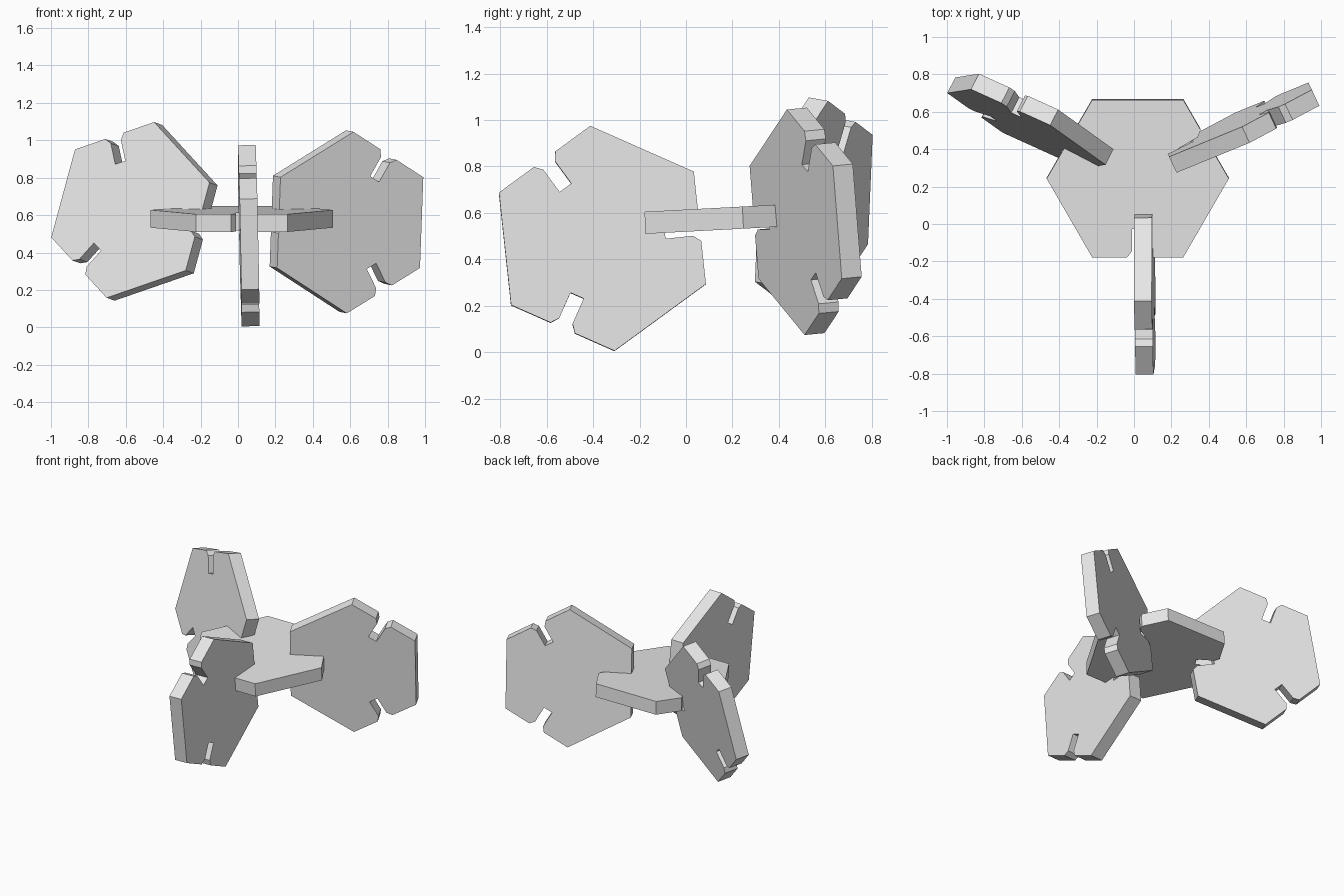
import bpy
import bmesh
from math import cos, sin, pi, sqrt
from mathutils import Vector, Matrix

if "Cube" in bpy.data.objects:
    bpy.data.objects.remove(bpy.data.objects["Cube"])

SIDE = 0.487        # hexagon side length
THICK = 0.095       # plate thickness
APOTHEM = SIDE * sqrt(3) / 2

grey = bpy.data.materials.new("light_grey")
grey.use_nodes = True
colour = (0.8, 0.8, 0.8, 1)
grey.diffuse_color = colour
grey.node_tree.nodes["Principled BSDF"].inputs["Base Color"].default_value = colour


def plate_outline():
    """Hexagon with a bevelled-mouth slot in every other edge."""
    half = [(0, SIDE / 2), (0, 0.057), (0.033, 0.031), (0.152, 0.031)]
    edge = [(d, -h) for d, h in half] + [(d, h) for d, h in reversed(half)]
    points = []
    for k in range(3):
        a = k * 2 * pi / 3
        for depth, along in edge:
            r = APOTHEM - depth
            points.append((r * cos(a) - along * sin(a), r * sin(a) + along * cos(a)))
    return points


def make_plate(name, centre, slot_dir, side_dir):
    """Plate whose first slot points along slot_dir."""
    bm = bmesh.new()
    face = bm.faces.new([bm.verts.new((x, y, -THICK / 2)) for x, y in plate_outline()])
    new = bmesh.ops.extrude_face_region(bm, geom=[face])["geom"]
    top = [v for v in new if isinstance(v, bmesh.types.BMVert)]
    bmesh.ops.translate(bm, verts=top, vec=(0, 0, THICK))
    bmesh.ops.recalc_face_normals(bm, faces=bm.faces)
    mesh = bpy.data.meshes.new(name)
    bm.to_mesh(mesh)
    bm.free()
    mesh.materials.append(grey)

    # Orthonormal frame from the two in-plane directions
    u = Vector(slot_dir).normalized()
    w = Vector(side_dir)
    w = (w - u * w.dot(u)).normalized()
    rot = Matrix((u, w, u.cross(w))).transposed().to_4x4()
    obj = bpy.data.objects.new(name, mesh)
    obj.matrix_world = Matrix.Translation(centre) @ rot
    bpy.context.collection.objects.link(obj)


# Flat connecting plate, then the three upright plates slotted into it
make_plate("centre_plate", (0.02, 0.245, 0.58), (0, -1, -0.053), (1, 0, 0))
make_plate("front_plate", (0.057, -0.36, 0.49), (-0.01, 0.994, 0.107), (-0.02, -0.107, 0.994))
make_plate("left_plate", (0.58, 0.515, 0.564), (-0.905, -0.425, 0), (0.037, -0.078, 0.996))
make_plate("right_plate", (-0.554, 0.55, 0.62), (0.852, -0.478, -0.21), (0.245, 0.05, 0.968))
